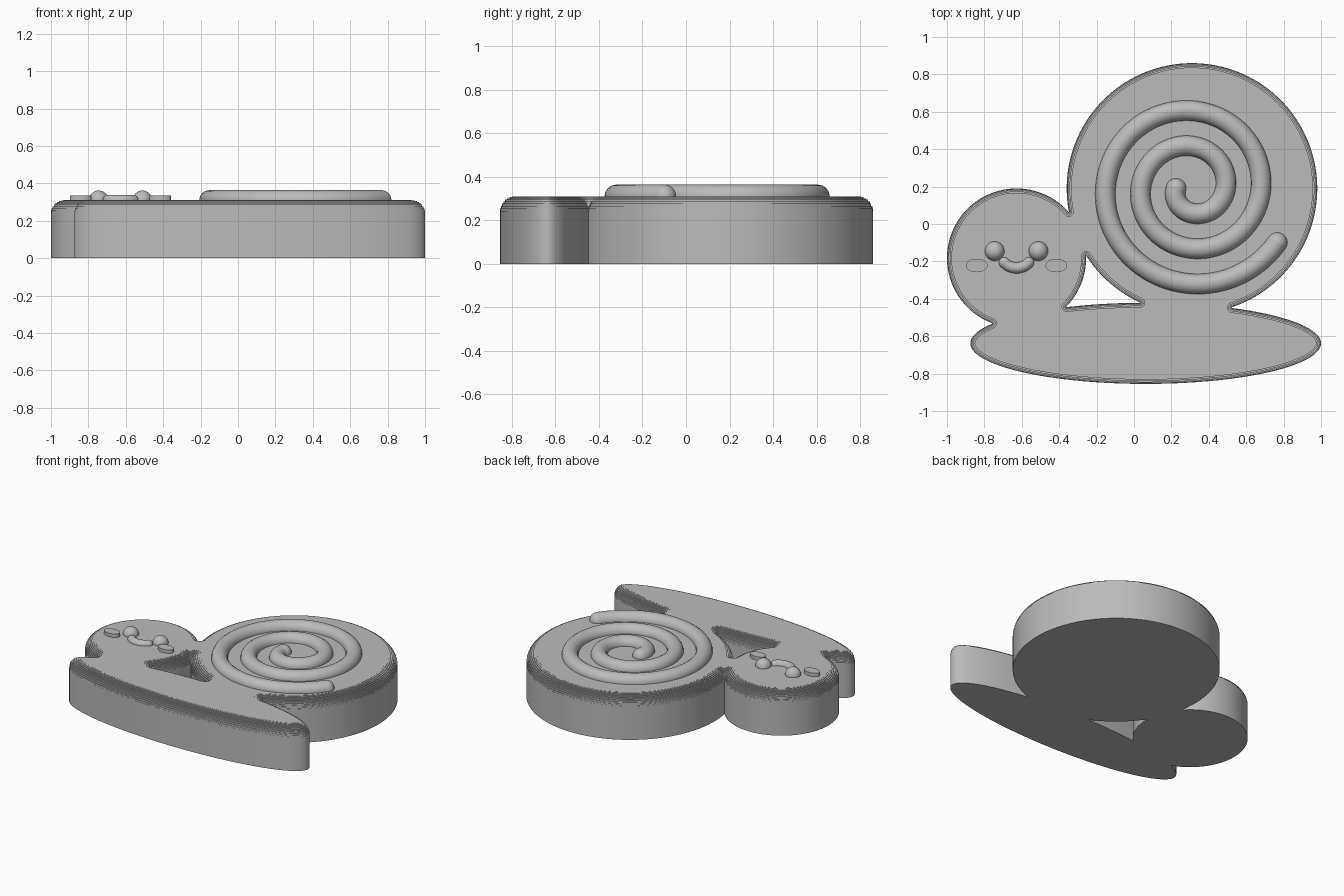
import bpy, bmesh
from math import sin, cos, pi, inf
from mathutils import Vector

cube = bpy.data.objects.get("Cube")
if cube:
    bpy.data.objects.remove(cube)

grey = bpy.data.materials.new("plain_grey")
grey.use_nodes = True
grey.diffuse_color = (0.5, 0.5, 0.5, 1)
grey.node_tree.nodes["Principled BSDF"].inputs["Base Color"].default_value = (0.5, 0.5, 0.5, 1)

TOP, ROUND, STEPS, SAMPLES = 0.31, 0.08, 10, 400

# Slab parts as ellipses: centre x, centre y, half width, half depth
SHELL = (0.31, 0.19, 0.67, 0.67)
HEAD = (-0.628, -0.182, 0.372, 0.372)
FOOT = (0.0625, -0.638, 0.9375, 0.217)
SHAPES = (SHELL, HEAD, FOOT)


def finish(ob, angle=0.6):
    ob.data.materials.append(grey)
    bpy.ops.object.select_all(action='DESELECT')
    ob.select_set(True)
    bpy.context.view_layer.objects.active = ob
    bpy.ops.object.shade_smooth_by_angle(angle=angle)


def add_mesh(name, bm):
    mesh = bpy.data.meshes.new(name)
    bm.to_mesh(mesh)
    bm.free()
    ob = bpy.data.objects.new(name, mesh)
    bpy.context.collection.objects.link(ob)
    finish(ob)


def outside(p, shape):
    cx, cy, a, b = shape
    return ((p.x - cx) / a) ** 2 + ((p.y - cy) / b) ** 2 > 1


def exposed_runs(shape):
    """Stretches of one ellipse that lie outside the other two."""
    cx, cy, a, b = shape
    pts = []
    for i in range(SAMPLES):
        t = 2 * pi * i / SAMPLES
        pos = Vector((cx + a * cos(t), cy + b * sin(t)))
        normal = Vector((-cos(t) / a, -sin(t) / b))
        limit = b * b * normal.length      # distance to the ridge line
        free = all(outside(pos, s) for s in SHAPES if s is not shape)
        pts.append((free, (pos, normal.normalized(), limit)))
    first = next(i for i in range(SAMPLES) if pts[i][0] and not pts[i - 1][0])
    runs, was_free = [], False
    for free, point in pts[first:] + pts[:first]:
        if free and not was_free:
            runs.append([])
        if free:
            runs[-1].append(point)
        was_free = free
    return runs


def outline_loops():
    """Join the stretches into closed loops, fanning round inner corners."""
    runs = [r for s in SHAPES for r in exposed_runs(s)]
    loops = []
    while runs:
        start = run = runs.pop()
        loop = []
        while True:
            loop += run
            end, n1, _ = run[-1]
            follow = min(runs + [start], key=lambda r: (r[0][0] - end).length)
            corner, n2 = (end + follow[0][0]) / 2, follow[0][1]
            loop += [(corner, n1.slerp(n2, k / 10), inf) for k in range(11)]
            if follow is start:
                break
            runs = [r for r in runs if r is not follow]
            run = follow
        loops.append(loop)
    return loops


# Body slab: straight wall, then a finely stepped round-over
rings = [(0, 0)]
for i in range(STEPS):
    a0, a1 = (k * pi / 2 / STEPS for k in (i, i + 1))
    z = TOP - ROUND + ROUND * sin(a1)
    if i:
        rings.append((ROUND * (1 - cos(a0)), rings[-1][1]))
    rings.append((ROUND * (1 - cos(a0)), z))

bm = bmesh.new()
for loop in outline_loops():
    heights = [0] * len(loop)
    below = None
    for inset, z in rings:
        row = []
        for i, (pos, normal, limit) in enumerate(loop):
            if inset <= limit:
                heights[i] = z
            p = pos + normal * min(inset, limit)
            row.append(bm.verts.new((p.x, p.y, heights[i])))
        if below:
            for i in range(len(row)):
                bm.faces.new((below[i - 1], below[i], row[i], row[i - 1]))
        below = row
bmesh.ops.remove_doubles(bm, verts=bm.verts[:], dist=1e-5)
for is_top in (True, False):
    rim = [e for e in bm.edges if e.is_boundary and (e.verts[0].co.z > TOP / 2) == is_top]
    bmesh.ops.triangle_fill(bm, edges=rim, use_beauty=True, normal=(0, 0, 1))
bmesh.ops.recalc_face_normals(bm, faces=bm.faces[:])
add_mesh("snail_body", bm)


def ball(name, x, y, radius):
    bm = bmesh.new()
    bmesh.ops.create_uvsphere(bm, u_segments=32, v_segments=16, radius=radius)
    bmesh.ops.translate(bm, verts=bm.verts[:], vec=(x, y, TOP))
    add_mesh(name, bm)


def tube(name, points, radius):
    """Round rope along a path, with a ball at each end."""
    curve = bpy.data.curves.new(name, 'CURVE')
    curve.dimensions = '3D'
    curve.bevel_depth = radius
    curve.bevel_resolution = 6
    spline = curve.splines.new('POLY')
    spline.points.add(len(points) - 1)
    for sp, (x, y) in zip(spline.points, points):
        sp.co = (x, y, TOP, 1)
    ob = bpy.data.objects.new(name, curve)
    bpy.context.collection.objects.link(ob)
    bpy.ops.object.select_all(action='DESELECT')
    ob.select_set(True)
    bpy.context.view_layer.objects.active = ob
    bpy.ops.object.convert(target='MESH')
    finish(bpy.context.view_layer.objects.active)
    ball(name + "_start", *points[0], radius)
    ball(name + "_end", *points[-1], radius)


# Shell spiral
spiral = []
for i in range(241):
    f = i / 240
    angle, r = pi * (1 + 4.82 * f), 0.085 + 0.455 * f
    spiral.append((SHELL[0] + r * cos(angle), SHELL[1] + r * sin(angle)))
tube("shell_spiral", spiral, 0.054)

# Face: smile, eyes and cheeks
face_x = -0.628
smile = [(face_x + 0.09 * cos(t), -0.145 + 0.09 * sin(t))
         for t in (pi * (1.24 + 0.52 * i / 24) for i in range(25))]
tube("smile", smile, 0.029)
for side, sign in (("right", -1), ("left", 1)):
    ball(side + "_eye", face_x + sign * 0.117, -0.145, 0.052)
    bm = bmesh.new()
    bmesh.ops.create_cone(bm, cap_ends=True, segments=48, radius1=1, radius2=1, depth=1)
    bmesh.ops.scale(bm, verts=bm.verts[:], vec=(0.058, 0.036, 0.05))
    bmesh.ops.translate(bm, verts=bm.verts[:], vec=(face_x + sign * 0.213, -0.222, TOP))
    add_mesh(side + "_cheek", bm)
